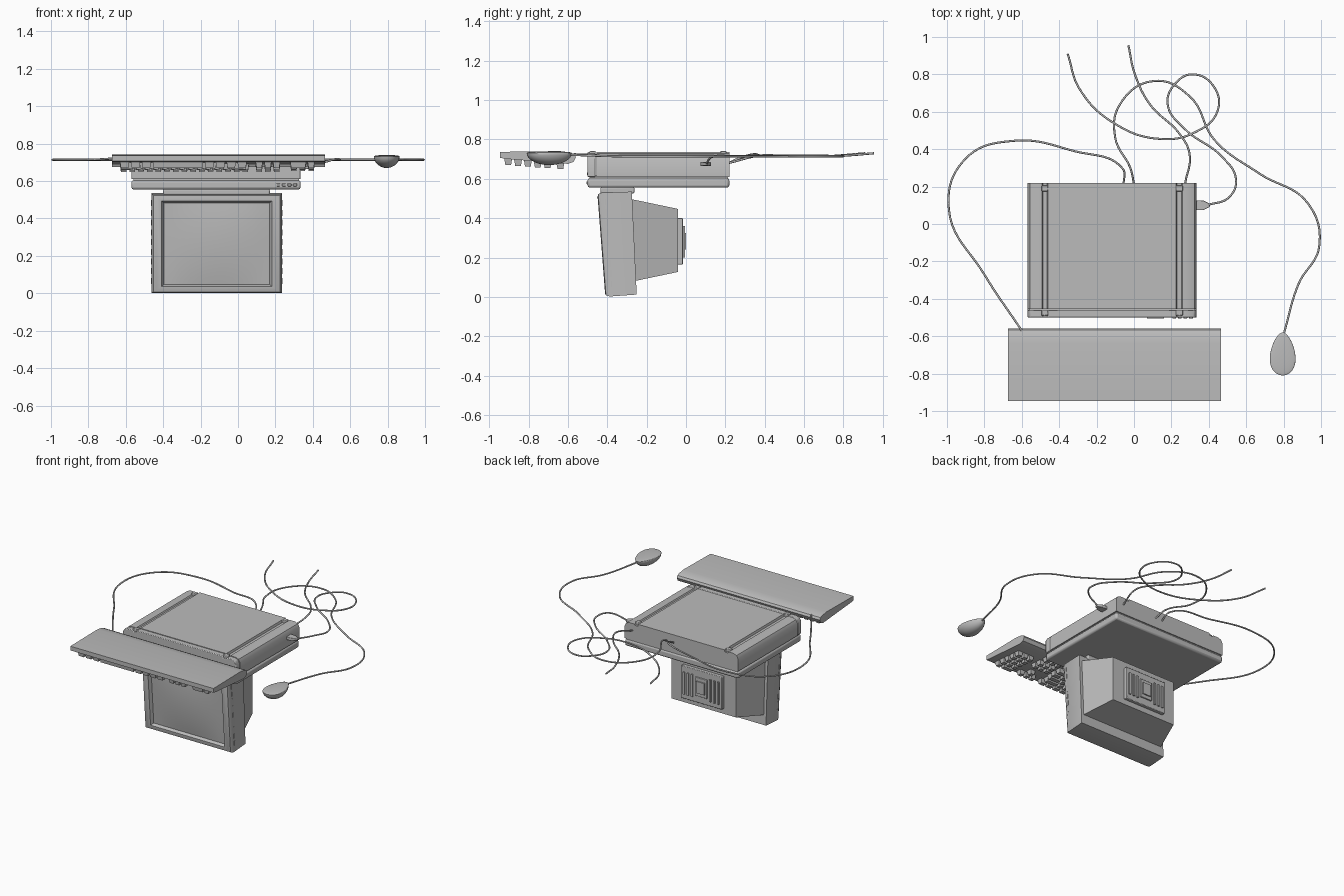
import bpy
import bmesh
import math

cube = bpy.data.objects.get("Cube")
if cube:
    bpy.data.objects.remove(cube, do_unlink=True)


def make_material(name, value):
    mat = bpy.data.materials.new(name)
    mat.use_nodes = True
    color = (value, value, value, 1)
    mat.diffuse_color = color
    shader = next(n for n in mat.node_tree.nodes if n.type == "BSDF_PRINCIPLED")
    shader.inputs["Base Color"].default_value = color
    return mat


GREY = make_material("plain grey", 0.5)


def finish(name, bm, bevel=0, segments=2, angle=35):
    bmesh.ops.recalc_face_normals(bm, faces=bm.faces)
    mesh = bpy.data.meshes.new(name)
    bm.to_mesh(mesh)
    bm.free()
    mesh.materials.append(GREY)
    ob = bpy.data.objects.new(name, mesh)
    bpy.context.collection.objects.link(ob)
    if bevel:
        mod = ob.modifiers.new("rounded edges", "BEVEL")
        mod.width = bevel
        mod.segments = segments
        mod.limit_method = "ANGLE"
    bpy.ops.object.select_all(action="DESELECT")
    bpy.context.view_layer.objects.active = ob
    ob.select_set(True)
    bpy.ops.object.shade_smooth_by_angle(angle=math.radians(angle))
    return ob


def add_box(bm, x0, x1, y0, y1, z0, z1):
    verts = bmesh.ops.create_cube(bm, size=1)["verts"]
    for v in verts:
        v.co.x = x1 if v.co.x > 0 else x0
        v.co.y = y1 if v.co.y > 0 else y0
        v.co.z = z1 if v.co.z > 0 else z0
    return verts


def box(name, *size, bevel=0):
    bm = bmesh.new()
    add_box(bm, *size)
    return finish(name, bm, bevel)


def loft(name, rings, bevel=0):
    """Skin a series of equal point rings and cap both ends."""
    bm = bmesh.new()
    rows = [[bm.verts.new(p) for p in ring] for ring in rings]
    for a, b in zip(rows, rows[1:]):
        for i in range(len(a)):
            j = (i + 1) % len(a)
            bm.faces.new((a[i], a[j], b[j], b[i]))
    bm.faces.new(rows[0])
    bm.faces.new(rows[-1])
    return finish(name, bm, bevel)


def rect(x0, x1, z0, z1, depth):
    """Rectangle facing front; depth gives y from height."""
    return [(x, depth(z), z) for x, z in ((x0, z0), (x1, z0), (x1, z1), (x0, z1))]


# Case: lower tray, recessed seam, and body with grooved rails
CASE_MID = -0.117
box("case_tray", -0.57, 0.335, -0.5, 0.22, 0.555, 0.604, bevel=0.012)
box("case_seam", -0.56, 0.325, -0.49, 0.213, 0.6, 0.616)
half = [(0.452, 0.61), (0.452, 0.7), (0.44, 0.722), (0.415, 0.731),
        (0.375, 0.731), (0.37, 0.722), (0.347, 0.722), (0.342, 0.737)]
outline = [(CASE_MID + x, z) for x, z in half]
outline += [(CASE_MID - x, z) for x, z in reversed(half)]
loft("case_body", [[(x, y, z) for x, z in outline] for y in (-0.455, 0.22)])
loft("case_front_panel", [[(x, y, z) for x, z in outline] for y in (-0.5, -0.459)], bevel=0.004)
for side in (-1, 1):
    for y in (-0.475, 0.19):
        x = CASE_MID + side * 0.36
        box("case_foot", x - 0.018, x + 0.018, y - 0.015, y + 0.015, 0.715, 0.742, bevel=0.004)
for i in range(4):
    x = 0.205 + i * 0.03
    box("case_button", x, x + 0.02, -0.506, -0.49, 0.572, 0.587, bevel=0.003)
box("drive_slot", 0.07, 0.16, -0.504, -0.49, 0.62, 0.632)


# Monitor: slanted bezel with recessed bulging screen
def bezel_back(z):
    return -0.25 - 0.047 * z


def bezel_front(offset):
    return lambda z: -0.41 - 0.077 * z + offset


loft("monitor_bezel", [
    rect(-0.462, 0.235, 0.012, 0.535, bezel_back),
    rect(-0.462, 0.235, 0.002, 0.53, bezel_front(0.022)),
    rect(-0.452, 0.225, 0.008, 0.522, bezel_front(0.004)),
    rect(-0.435, 0.208, 0.018, 0.51, bezel_front(0)),
    rect(-0.408, 0.181, 0.036, 0.494, bezel_front(0)),
    rect(-0.396, 0.169, 0.047, 0.483, bezel_front(0.024)),
])
bm = bmesh.new()
bmesh.ops.create_grid(bm, x_segments=12, y_segments=12, size=1)
for v in bm.verts:
    u, w = v.co.x, v.co.y
    z = 0.265 + 0.218 * w
    bulge = 0.016 * (1 - u * u) * (1 - w * w)
    v.co = (-0.1135 + 0.283 * u, bezel_front(0.021)(z) - bulge, z)
finish("screen", bm)
box("name_plate", 0.07, 0.17, -0.452, -0.44, 0.499, 0.504)
for x in (-0.464, 0.233):
    for i in range(9):
        z = 0.05 + i * 0.052
        y = bezel_front(0.033)(z)
        box("bezel_side_vent", x, x + 0.004, y, y + 0.006, z, z + 0.032)

# Monitor rear housing, vent panel and swivel neck
loft("monitor_housing", [
    rect(-0.445, 0.218, 0.08, 0.498, lambda z: bezel_back(z) - 0.01),
    rect(-0.37, 0.145, 0.127, 0.447, lambda z: -0.04),
])
box("vent_panel", -0.275, 0.05, -0.045, -0.016, 0.165, 0.4, bevel=0.004)
for side in (-1, 1):
    for step in range(3):
        x = -0.1125 + side * (0.073 + step * 0.032)
        box("vent_rib", x - 0.007, x + 0.007, -0.02, -0.006, 0.2, 0.36)
box("vent_block", -0.16, -0.065, -0.02, -0.008, 0.215, 0.35, bevel=0.003)
box("vent_block_cap", -0.145, -0.08, -0.01, 0, 0.24, 0.325)
box("swivel_neck", -0.4, 0.17, -0.435, -0.262, 0.525, 0.558, bevel=0.008)

# Keyboard shell, thicker toward the back
profile = [(-0.945, 0.737), (-0.945, 0.707), (-0.92, 0.702), (-0.6, 0.676),
           (-0.572, 0.686), (-0.56, 0.71), (-0.568, 0.725), (-0.59, 0.734), (-0.64, 0.741)]
loft("keyboard_shell", [[(x, y, z) for y, z in profile] for x in (-0.674, 0.466)])

# Keycaps hang below the shell; widths are in key units
UNIT = 0.0465
rows = [
    ([1.25, 1.25, 1.25, 6, 1.25, 1.25, 1.25, 1.25], True, [2, 1]),
    ([2.25] + [1] * 10 + [2.25], False, [1, 1, 1]),
    ([1.75] + [1] * 11 + [2], False, [1, 1, 1]),
    ([1.5] + [1] * 12 + [1.5], True, [1, 1, 1]),
    ([1] * 13 + [2], True, [1, 1, 1]),
    ([1] * 15, True, []),
]
bm = bmesh.new()


def add_keys(start, widths, y):
    x = start
    base = 0.7 - 0.08 * (y + 0.92)
    for w in widths:
        key = add_box(bm, x + 0.003, x + w * UNIT - 0.003, y, y + 0.043, base - 0.03, base + 0.01)
        cx = x + w * UNIT / 2
        for v in key:
            if v.co.z < base:
                v.co.x += 0.006 if v.co.x < cx else -0.006
                v.co.y += 0.007 if v.co.y < y + 0.02 else -0.007
        x += w * UNIT


for i, (main, navigation, pad) in enumerate(rows):
    y = -0.925 + i * 0.05 + (0.015 if i == 5 else 0)
    add_keys(-0.635, main, y)
    if navigation:
        add_keys(0.09, [1, 1, 1], y)
    add_keys(0.275, pad, y)
add_keys(0.09 + UNIT, [1], -0.875)
finish("keycaps", bm)

# Mouse: egg-shaped dome with its flat base upward
bm = bmesh.new()
bmesh.ops.create_uvsphere(bm, u_segments=28, v_segments=16, radius=1)
for v in bm.verts:
    x, y, z = v.co
    v.co = (0.795 + x * 0.067 * (1 - 0.25 * y), -0.695 + y * 0.115, 0.732 + (z * 0.062 if z < 0 else z * 0.008))
finish("mouse", bm, angle=50)


# Cables
def cable(name, points, z_start, z_mid, z_end):
    curve = bpy.data.curves.new(name, "CURVE")
    curve.dimensions = "3D"
    curve.resolution_u = 10
    curve.bevel_depth = 0.0055
    curve.bevel_resolution = 2
    curve.use_fill_caps = True
    curve.materials.append(GREY)
    spline = curve.splines.new("BEZIER")
    spline.bezier_points.add(len(points) - 1)
    last = len(points) - 1
    for i, (p, (x, y)) in enumerate(zip(spline.bezier_points, points)):
        p.co = (x, y, z_start if i == 0 else z_end if i == last else z_mid)
    for p in spline.bezier_points:
        p.handle_left_type = p.handle_right_type = "AUTO"
    ob = bpy.data.objects.new(name, curve)
    bpy.context.collection.objects.link(ob)


cable("keyboard_cable", [(-0.6, -0.57), (-0.8, -0.27), (-0.99, 0.08), (-0.9, 0.35), (-0.64, 0.445),
                         (-0.32, 0.39), (-0.06, 0.295), (-0.055, 0.215)], 0.725, 0.714, 0.68)
cable("mouse_cable", [(0, 0.215), (-0.02, 0.3), (-0.1, 0.46), (-0.075, 0.64), (0.11, 0.765), (0.3, 0.68),
                      (0.43, 0.45), (0.67, 0.27), (0.93, 0.11), (0.99, -0.12), (0.88, -0.32),
                      (0.8, -0.59)], 0.68, 0.714, 0.722)
cable("power_cable", [(0.273, 0.215), (0.297, 0.375), (0.245, 0.48), (0.085, 0.64), (0.005, 0.8),
                      (-0.03, 0.955)], 0.68, 0.718, 0.73)
cable("side_cable", [(0.39, 0.1), (0.51, 0.145), (0.545, 0.24), (0.47, 0.36), (0.27, 0.51), (0.18, 0.64),
                     (0.22, 0.75), (0.315, 0.8), (0.43, 0.73), (0.445, 0.6), (0.325, 0.49), (0.14, 0.455),
                     (-0.1, 0.535), (-0.29, 0.72), (-0.355, 0.91)], 0.675, 0.715, 0.73)

# Tapered plug on the case side
loft("side_plug", [[(x, 0.1 + sy * w, 0.675 + sz * h) for sy, sz in ((-1, -1), (1, -1), (1, 1), (-1, 1))]
                   for x, w, h in ((0.33, 0.026, 0.011), (0.37, 0.026, 0.011), (0.405, 0.009, 0.007))], bevel=0.003)
